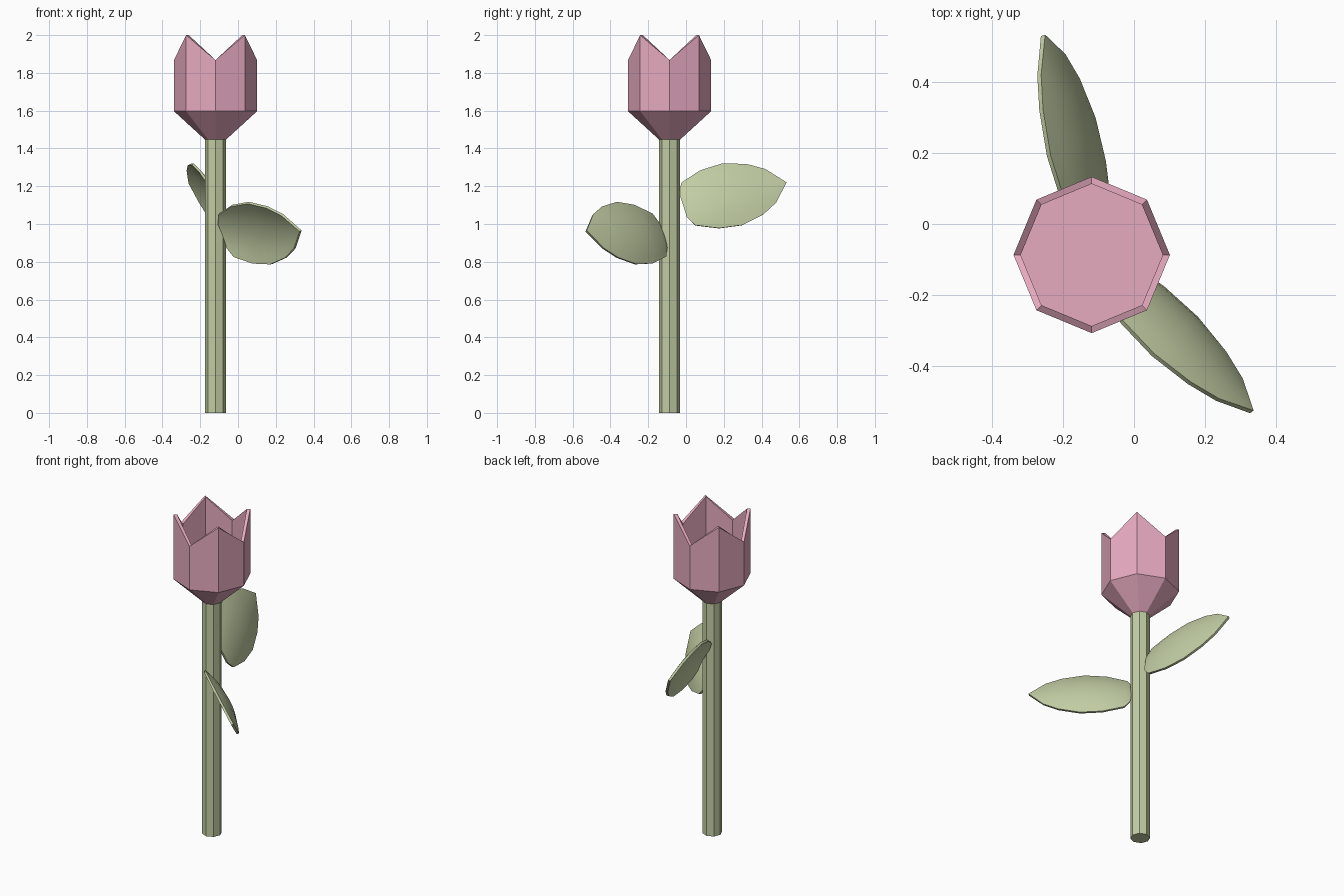
import bpy, math
from mathutils import Vector

if "Cube" in bpy.data.objects:
    bpy.data.objects.remove(bpy.data.objects["Cube"])

CX, CY, SIDES = -0.119, -0.087, 8


def material(name, rgb):
    m = bpy.data.materials.new(name)
    m.diffuse_color = (*rgb, 1)
    m.use_nodes = True
    m.node_tree.nodes["Principled BSDF"].inputs["Base Color"].default_value = m.diffuse_color
    return m


green = material("leaf_green", (0.54, 0.61, 0.37))
pink = material("petal_pink", (0.79, 0.40, 0.52))


def add_mesh(name, verts, faces, mat):
    me = bpy.data.meshes.new(name)
    me.from_pydata(verts, [], faces)
    me.materials.append(mat)
    ob = bpy.data.objects.new(name, me)
    bpy.context.collection.objects.link(ob)
    return ob


def lathe(name, rings, mat):
    """Eight-sided rings (radius, z at even corners, z at odd corners), capped."""
    verts, faces = [], []
    for r, z_even, z_odd in rings:
        for i in range(SIDES):
            a = i * math.tau / SIDES
            z = z_odd if i % 2 else z_even
            verts.append((CX + r * math.cos(a), CY + r * math.sin(a), z))
    for k in range(len(rings) - 1):
        for i in range(SIDES):
            j = (i + 1) % SIDES
            a, b = k * SIDES, (k + 1) * SIDES
            faces.append((a + i, a + j, b + j, b + i))
    last = (len(rings) - 1) * SIDES
    faces.append(tuple(reversed(range(SIDES))))
    faces.append(tuple(range(last, last + SIDES)))
    return add_mesh(name, verts, faces, mat)


# Stem
lathe("stem", [(0.056, 0, 0), (0.056, 1.447, 1.447)], green)

# Blossom: outer cup, zigzag rim, inner wall and floor
lathe("blossom", [(0.056, 1.447, 1.447), (0.22, 1.597, 1.597), (0.22, 1.868, 2.0),
                  (0.20, 1.868, 2.0), (0.20, 1.6, 1.6)], pink)

# Leaf outline: distance from base, half width
OUTLINE = [(0.01, 0.07), (0.04, 0.125), (0.16, 0.17), (0.286, 0.181),
           (0.412, 0.148), (0.50, 0.098), (0.589, 0.0)]
ACROSS = 8


def leaf(name, base, tip, across, cup):
    base = Vector(base)
    along = (Vector(tip) - base).normalized()
    across = Vector(across)
    across = (across - along * across.dot(along)).normalized()
    up = along.cross(across)
    if up.z < 0:
        across, up = -across, -up
    verts, faces = [], []
    n = ACROSS + 1
    # domed blade, row by row
    for u, half in OUTLINE[:-1]:
        for i in range(n):
            w = half * (2 * i / ACROSS - 1)
            verts.append(base + along * u + across * w
                         + up * cup * (half ** 2 - w ** 2))
    for k in range(len(OUTLINE) - 2):
        for i in range(ACROSS):
            a = k * n + i
            faces.append((a, a + n, a + n + 1, a + 1))
    # pointed tip
    verts.append(base + along * OUTLINE[-1][0])
    row = (len(OUTLINE) - 2) * n
    for i in range(ACROSS):
        faces.append((row + i, len(verts) - 1, row + i + 1))
    ob = add_mesh(name, verts, faces, green)
    mod = ob.modifiers.new("thickness", 'SOLIDIFY')
    mod.thickness = 0.014
    mod.offset = 0
    bpy.ops.object.select_all(action='DESELECT')
    ob.select_set(True)
    bpy.context.view_layer.objects.active = ob
    bpy.ops.object.modifier_apply(modifier=mod.name)
    bpy.ops.object.shade_smooth_by_angle(angle=math.radians(40))


# Leaves
leaf("lower_leaf", (-0.09, -0.118, 0.937), (0.333, -0.53, 0.963), (-0.122, -0.101, 0.325), 1.25)
leaf("upper_leaf", (-0.103, -0.025, 1.096), (-0.255, 0.527, 1.217), (-0.126, -0.10, 0.323), 1.0)
